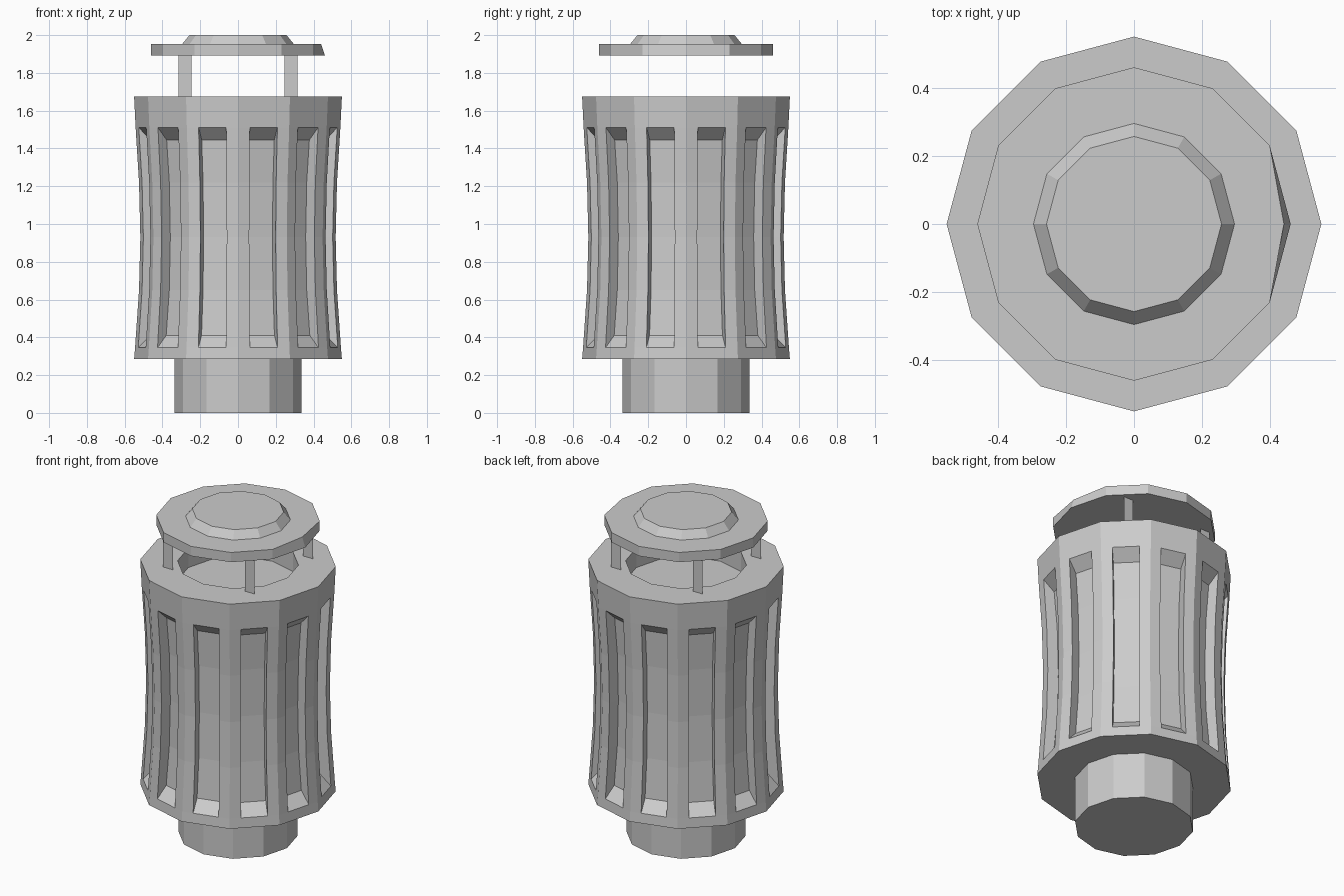
import bpy, bmesh
from math import radians, cos, sin
from mathutils import Vector

if "Cube" in bpy.data.objects:
    bpy.data.objects.remove(bpy.data.objects["Cube"])

N = 12

def finish(name, bm, solid=True):
    bmesh.ops.remove_doubles(bm, verts=bm.verts, dist=0.0005)
    if solid:
        bmesh.ops.recalc_face_normals(bm, faces=bm.faces)
    me = bpy.data.meshes.new(name)
    bm.to_mesh(me)
    bm.free()
    ob = bpy.data.objects.new(name, me)
    bpy.context.collection.objects.link(ob)
    return ob

def pt(r, z, i):
    a = radians(360 / N * i)
    return Vector((r * cos(a), r * sin(a), z))

def stack(name, profile):
    """Closed 12-sided solid from (radius, z) pairs."""
    bm = bmesh.new()
    rings = [[bm.verts.new(pt(r, z, i)) for i in range(N)] for r, z in profile]
    for a, b in zip(rings, rings[1:]):
        for i in range(N):
            j = (i + 1) % N
            bm.faces.new((a[i], a[j], b[j], b[i]))
    bm.faces.new(rings[0][::-1])
    bm.faces.new(rings[-1])
    return finish(name, bm)

# Base plug
stack("base", [(0.335, 0), (0.335, 0.285)])

# Waisted body with a sunken slot on each side and a shallow well on top
ROWS = [(0.55, 0.285), (0.545, 0.345), (0.524, 0.65), (0.517, 0.93),
        (0.524, 1.22), (0.542, 1.51), (0.55, 1.675)]
COLS = (0, 0.23, 0.77, 1)
DEPTH, SLOPE = 0.065, 0.065
WELL_R, WELL_Z = 0.34, 1.555
bm = bmesh.new()

def quad(*pts):
    bm.faces.new([bm.verts.new(p) for p in pts])

for i in range(N):
    grid = [[pt(r, z, i).lerp(pt(r, z, i + 1), u) for u in COLS] for r, z in ROWS]
    inward = -pt(1, 0, i + 0.5) * DEPTH
    last = len(ROWS) - 2
    floor = []
    for k in range(1, last + 1):
        dz = SLOPE if k == 1 else -SLOPE if k == last else 0
        floor.append([grid[k][c] + inward + Vector((0, 0, dz)) for c in (1, 2)])
    for k in range(len(ROWS) - 1):
        a, b = grid[k], grid[k + 1]
        for c in range(3):
            if c == 1 and 1 <= k < last:
                f, g = floor[k - 1], floor[k]
                quad(f[0], f[1], g[1], g[0])
                quad(a[1], f[0], g[0], b[1])
                quad(f[1], a[2], b[2], g[1])
            else:
                quad(a[c], a[c + 1], b[c + 1], b[c])
    quad(grid[1][1], grid[1][2], floor[0][1], floor[0][0])
    quad(floor[-1][0], floor[-1][1], grid[last][2], grid[last][1])
    # Top rim and well wall
    rim = [pt(WELL_R, 1.675, i).lerp(pt(WELL_R, 1.675, i + 1), u) for u in COLS]
    low = [Vector((p.x, p.y, WELL_Z)) for p in rim]
    for c in range(3):
        quad(grid[-1][c], grid[-1][c + 1], rim[c + 1], rim[c])
        quad(rim[c], rim[c + 1], low[c + 1], low[c])
        quad(low[c], low[c + 1], Vector((0, 0, WELL_Z)))
        quad(grid[0][c + 1], grid[0][c], Vector((0, 0, 0.285)))
finish("slotted_body", bm)

# Four flat strips carrying the cap
for n, (sx, sy) in enumerate(((1, 1), (-1, 1), (-1, -1), (1, -1))):
    bm = bmesh.new()
    x, y, w = 0.28 * sx, 0.285 * sy, 0.034
    quad((x - w, y, 1.675), (x + w, y, 1.675), (x + w, y, 1.895), (x - w, y, 1.895))
    finish(f"cap_support_{n}", bm, solid=False)

# Cap plate (one top corner chipped in) and raised crown
plate = stack("cap_plate", [(0.46, 1.893), (0.46, 1.953)])
for v in plate.data.vertices:
    if v.co.x > 0.455 and v.co.z > 1.93:
        v.co.x = 0.44
stack("cap_crown", [(0.296, 1.952), (0.257, 2.0)])
